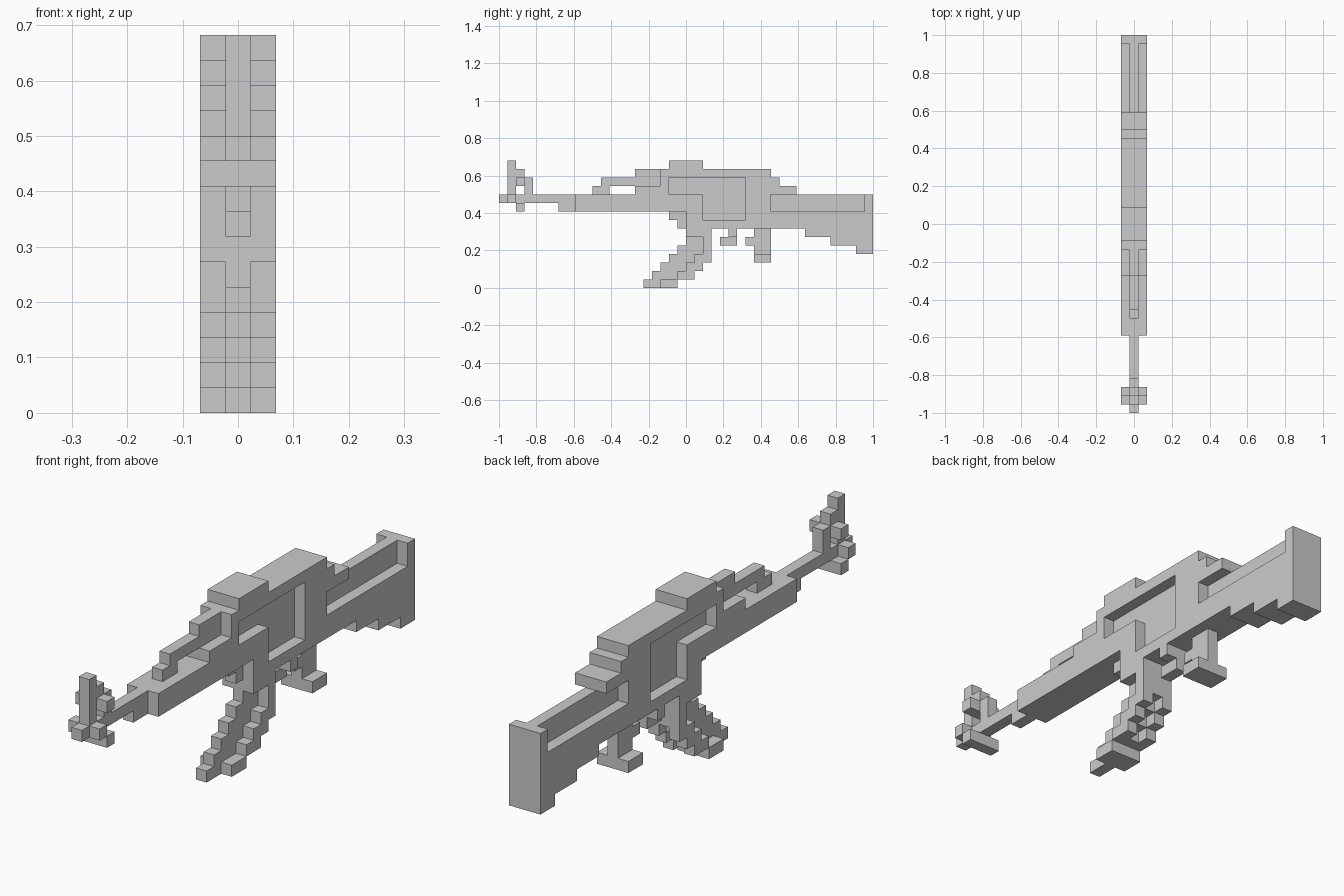
import bpy, bmesh

if "Cube" in bpy.data.objects:
    bpy.data.objects.remove(bpy.data.objects["Cube"])

# The model sits on a cube lattice: 44 cells long, 15 high, 3 wide
U = 2 / 44


def boxes(spans, columns):
    """Cells of boxes (y0, y1, z0, z1) repeated over the given x columns."""
    return {(x, y, z) for x in columns for y0, y1, z0, z1 in spans
            for y in range(y0, y1) for z in range(z0, z1)}


def wide(*spans):
    return boxes(spans, (-1, 0, 1))


def core(*spans):
    return boxes(spans, (0,))


def sides(*spans):
    return boxes(spans, (-1, 1))


parts = {}

# Muzzle: thin barrel with a front sight ring and small lugs
parts["barrel"] = core((0, 7, 10, 11), (7, 9, 9, 11))
parts["front_sight"] = (core((1, 2, 11, 15), (2, 3, 12, 14), (3, 4, 11, 13))
                        | sides((2, 3, 12, 13), (1, 2, 10, 11))
                        | wide((2, 3, 9, 10)))

# Fore-end with the stepped keel below it and the rail above it
parts["handguard"] = wide((9, 22, 9, 11)) | core((20, 22, 8, 9), (21, 22, 7, 8))
parts["top_rail"] = core((11, 13, 11, 12), (12, 16, 12, 13), (16, 19, 12, 14))

# Receiver with an L-shaped recess on each side
parts["receiver"] = (wide((16, 22, 11, 12), (19, 22, 12, 14), (22, 32, 7, 14),
                          (32, 33, 12, 13), (32, 35, 11, 12))
                     - sides((20, 29, 11, 13), (24, 29, 8, 11)))
parts["top_cover"] = wide((20, 24, 14, 15))

# Stock with side grooves and a full-width butt
parts["stock"] = (wide((32, 44, 7, 9), (36, 44, 6, 7), (39, 44, 5, 6), (42, 44, 4, 5))
                  | core((32, 43, 9, 11)))
parts["butt_plate"] = wide((43, 44, 9, 11))

# Slanted magazine: narrow core, wider spine behind it and a foot
magazine = wide((22, 25, 6, 7), (19, 21, 0, 1)) | core((22, 25, 5, 6)) | sides((24, 25, 4, 6))
for z in range(5):
    magazine |= core((17 + z, 21 + z, z, z + 1))
for z in range(1, 4):
    magazine |= sides((20 + z, 22 + z, z, z + 1))
parts["magazine"] = magazine

# Trigger and rear grip
parts["trigger"] = wide((27, 28, 6, 7)) | core((26, 28, 5, 6))
parts["rear_grip"] = core((30, 32, 4, 7), (29, 30, 5, 6)) | wide((30, 32, 3, 4))

filled = set().union(*parts.values())

# The six cell faces: outward direction and its two in-plane axes
DIRECTIONS = [(axis, sign) for axis in range(3) for sign in (-1, 1)]


def build(name, cells):
    """Mesh only the exposed cell faces and merge the coplanar ones."""
    bm = bmesh.new()
    for cell in cells:
        for axis, sign in DIRECTIONS:
            near = list(cell)
            near[axis] += sign
            if tuple(near) in filled:
                continue
            a, b = (axis + 1) % 3, (axis + 2) % 3
            corners = []
            for da, db in ((0, 0), (1, 0), (1, 1), (0, 1))[::sign]:
                p = list(cell)
                p[axis] += (sign + 1) // 2
                p[a] += da
                p[b] += db
                corners.append(bm.verts.new(((p[0] - 0.5) * U, p[1] * U - 1, p[2] * U)))
            bm.faces.new(corners)
    bmesh.ops.remove_doubles(bm, verts=bm.verts, dist=U / 100)
    bmesh.ops.dissolve_limit(bm, angle_limit=0.01, verts=bm.verts, edges=bm.edges)
    mesh = bpy.data.meshes.new(name)
    bm.to_mesh(mesh)
    bm.free()
    bpy.context.collection.objects.link(bpy.data.objects.new(name, mesh))


for part_name, part_cells in parts.items():
    build(part_name, part_cells)
